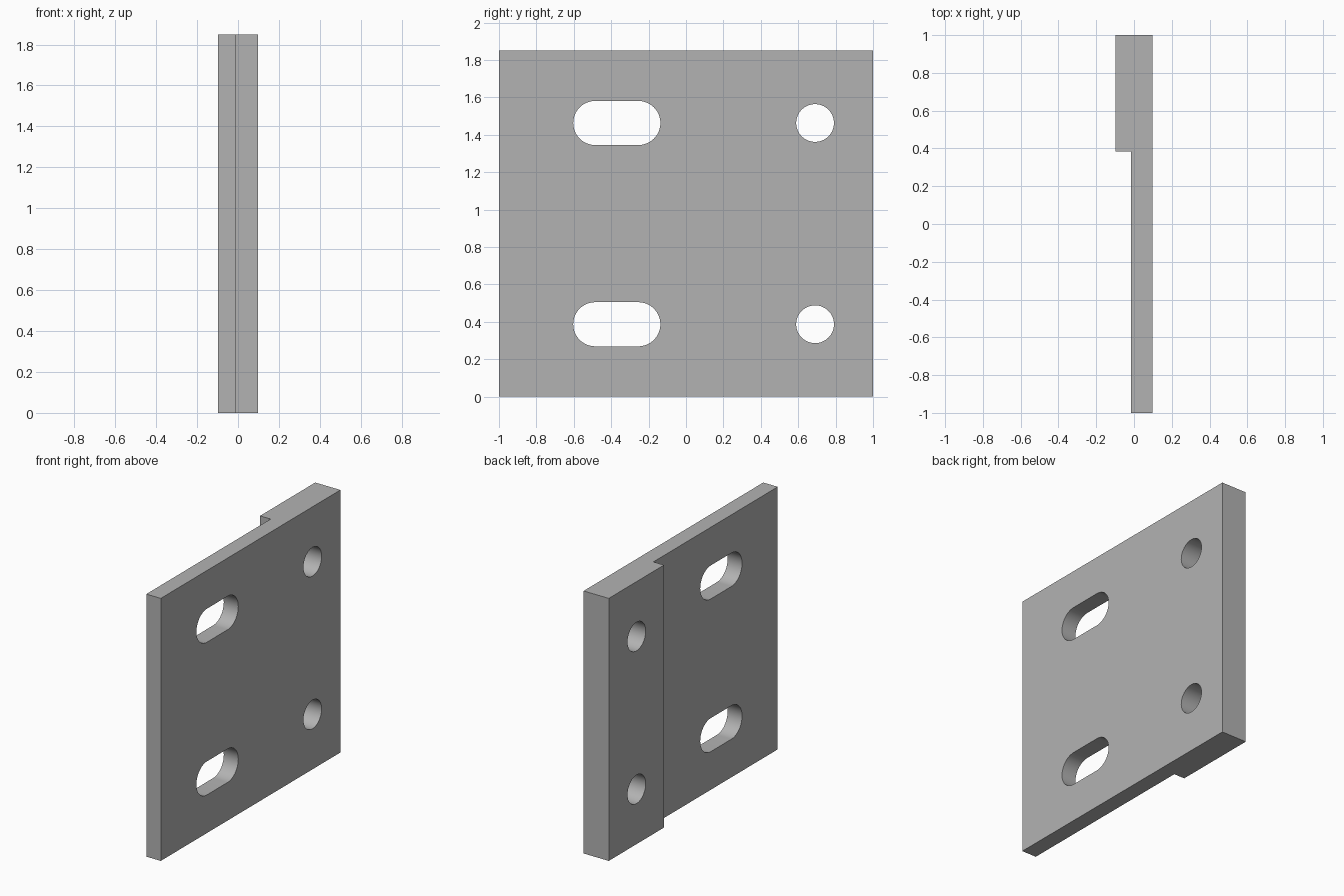
import bpy, bmesh, math

cube = bpy.data.objects.get("Cube")
if cube:
    bpy.data.objects.remove(cube, do_unlink=True)

HEIGHT = 1.85
X_BACK, X_STEP, X_FACE = -0.098, -0.015, 0.098
ROWS = (0.387, 1.463)

grey = bpy.data.materials.new("plain grey")
grey.use_nodes = True
colour = (0.45, 0.45, 0.45, 1)
grey.diffuse_color = colour
grey.node_tree.nodes["Principled BSDF"].inputs["Base Color"].default_value = colour


def prism(name, points, direction):
    """Extrude a closed profile of 3D points along a direction."""
    bm = bmesh.new()
    face = bm.faces.new([bm.verts.new(p) for p in points])
    extruded = bmesh.ops.extrude_face_region(bm, geom=[face])["geom"]
    verts = [v for v in extruded if isinstance(v, bmesh.types.BMVert)]
    bmesh.ops.translate(bm, verts=verts, vec=direction)
    bmesh.ops.recalc_face_normals(bm, faces=bm.faces)
    mesh = bpy.data.meshes.new(name)
    bm.to_mesh(mesh)
    bm.free()
    mesh.materials.append(grey)
    obj = bpy.data.objects.new(name, mesh)
    bpy.context.collection.objects.link(obj)
    return obj


def slot_profile(y_low, y_high, z, radius, steps=32):
    """Two half circles, one round each end centre."""
    points = []
    for centre, start in ((y_high, -math.pi / 2), (y_low, math.pi / 2)):
        for i in range(steps + 1):
            # a round hole has one centre, so skip its doubled seam points
            if i == steps and y_low == y_high:
                continue
            a = start + math.pi * i / steps
            points.append((-0.3, centre + radius * math.cos(a), z + radius * math.sin(a)))
    return points


# Plate with the thicker mounting strip along its back edge
outline = [(X_STEP, -1), (X_FACE, -1), (X_FACE, 1), (X_BACK, 1), (X_BACK, 0.385), (X_STEP, 0.385)]
plate = prism("mounting_plate", [(x, y, 0) for x, y in outline], (0, 0, HEIGHT))

# Slots and round holes, one pair per row
cutters = []
for z in ROWS:
    cutters.append(prism("slot_cutter", slot_profile(-0.485, -0.255, z, 0.118), (0.6, 0, 0)))
    cutters.append(prism("hole_cutter", slot_profile(0.69, 0.69, z, 0.101), (0.6, 0, 0)))

bpy.ops.object.select_all(action="DESELECT")
bpy.context.view_layer.objects.active = plate
plate.select_set(True)
for cutter in cutters:
    cutter.hide_render = True
    cut = plate.modifiers.new("cut", "BOOLEAN")
    cut.operation = "DIFFERENCE"
    cut.solver = "EXACT"
    cut.object = cutter
    bpy.ops.object.modifier_apply(modifier=cut.name)
for cutter in cutters:
    bpy.data.objects.remove(cutter, do_unlink=True)

bpy.ops.object.shade_smooth_by_angle(angle=math.radians(30))
